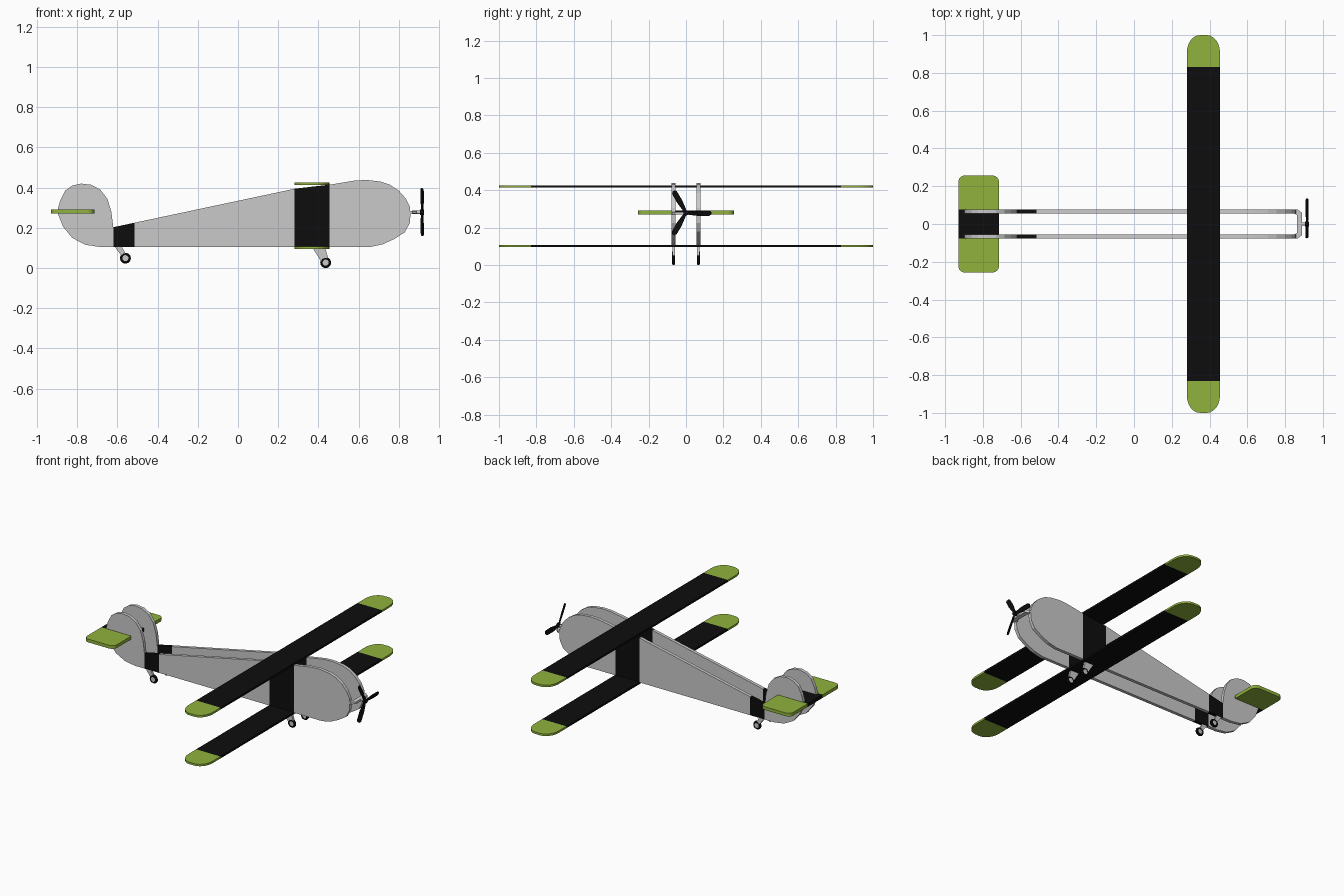
import bpy, bmesh, math
from mathutils import Vector, Matrix

if "Cube" in bpy.data.objects:
    bpy.data.objects.remove(bpy.data.objects["Cube"])


def material(name, r, g, b):
    m = bpy.data.materials.new(name)
    m.diffuse_color = (r, g, b, 1)
    m.use_nodes = True
    m.node_tree.nodes["Principled BSDF"].inputs["Base Color"].default_value = m.diffuse_color
    return m


GREY = material("light grey", 0.59, 0.59, 0.59)
BLACK = material("black", 0.004, 0.004, 0.004)
GREEN = material("leaf green", 0.28, 0.45, 0.045)


def finish(name, bm, mats, rule=None):
    bmesh.ops.recalc_face_normals(bm, faces=bm.faces[:])
    if rule:
        for f in bm.faces:
            f.material_index = rule(f.calc_center_median())
    me = bpy.data.meshes.new(name)
    bm.to_mesh(me)
    bm.free()
    for m in mats:
        me.materials.append(m)
    ob = bpy.data.objects.new(name, me)
    bpy.context.collection.objects.link(ob)
    return ob


def prism(name, pts, depth, mats, cuts=(), axis='X', rule=None):
    """Extrude a closed 3D outline along vector depth; cut it at given coordinates for colour bands."""
    bm = bmesh.new()
    face = bm.faces.new([bm.verts.new(p) for p in pts])
    ext = bmesh.ops.extrude_face_region(bm, geom=[face], use_keep_orig=True)
    bmesh.ops.translate(bm, vec=depth, verts=[v for v in ext['geom'] if isinstance(v, bmesh.types.BMVert)])
    n = Vector((1, 0, 0)) if axis == 'X' else Vector((0, 1, 0))
    for c in cuts:
        bmesh.ops.bisect_plane(bm, geom=bm.verts[:] + bm.edges[:] + bm.faces[:],
                               plane_co=n * c, plane_no=n)
    return finish(name, bm, mats, rule)


def rounded(x0, x1, y, rx, ry, z, n=6):
    """Rounded rectangle outline in the xy plane."""
    pts = []
    for cx, cy, a0 in ((x1 - rx, y - ry, 0), (x0 + rx, y - ry, 90),
                       (x0 + rx, -y + ry, 180), (x1 - rx, -y + ry, 270)):
        for i in range(n + 1):
            a = math.radians(a0 + 90 * i / n)
            pts.append((cx + rx * math.cos(a), cy + ry * math.sin(a), z))
    return pts


def wheel(name, x, y, z, r, hole, w):
    """Black tyre ring with a grey hub disc inside."""
    n = 24
    bm = bmesh.new()
    prof = [(hole, -w), (r * 0.85, -w), (r, -w * 0.4), (r, w * 0.4), (r * 0.85, w), (hole, w)]
    rings = []
    for i in range(n):
        a = 2 * math.pi * i / n
        rings.append([bm.verts.new((x + q * math.cos(a), y + d, z + q * math.sin(a))) for q, d in prof])
    for i in range(n):
        a, b = rings[i], rings[(i + 1) % n]
        for j in range(len(prof)):
            k = (j + 1) % len(prof)
            bm.faces.new((a[j], a[k], b[k], b[j]))
    finish(name + "_tyre", bm, [BLACK])
    disc = [(x + hole * math.cos(2 * math.pi * i / n), y - w * 0.9, z + hole * math.sin(2 * math.pi * i / n))
            for i in range(n)]
    prism(name + "_hub", disc, (0, w * 1.8, 0), [GREY])


# Side profiles (x, z)
BODY = [(-.62, .105), (.66, .105), (.72, .118), (.775, .143), (.83, .178), (.855, .225), (.858, .265),
        (.855, .305), (.835, .345), (.80, .385), (.755, .415), (.71, .43), (.64, .438), (.58, .435),
        (.46, .415), (.285, .395), (-.62, .203)]
FIN = [(-.62, .105), (-.62, .2), (-.63, .28), (-.65, .345), (-.685, .39), (-.73, .414), (-.78, .42),
       (-.825, .41), (-.86, .385), (-.885, .335), (-.9, .28), (-.87, .205), (-.825, .15), (-.76, .116), (-.69, .105)]
MAIN_LEG = [(.365, .11), (.43, .11), (.452, .04), (.447, .022), (.43, .018), (.415, .03)]
TAIL_LEG = [(-.617, .11), (-.58, .11), (-.55, .055), (-.555, .044), (-.567, .044)]


def band(c):
    return 1 if c.x < -.515 or .28 < c.x < .455 else 0


# Twin fuselage plates, fins, legs and wheels, one set per side
for side, s in (("right", -1), ("left", 1)):
    T = .021
    y0 = s * .066 - T / 2

    def at(profile, y):
        return [(x, y, z) for x, z in profile]

    prism(side + "_fuselage_plate", at(BODY, y0), (0, T, 0), [GREY, BLACK],
          cuts=(-.515, .28, .455), rule=band)
    prism(side + "_tail_fin", at(FIN, y0), (0, T, 0), [GREY])
    prism(side + "_main_leg", at(MAIN_LEG, y0 + .003), (0, T - .006, 0), [GREY])
    prism(side + "_tail_leg", at(TAIL_LEG, y0 + .003), (0, T - .006, 0), [GREY])
    wheel(side + "_main_wheel", .436, s * .066, .027, .027, .015, .0085)
    wheel(side + "_tail_wheel", -.56, s * .066, .049, .027, .015, .0085)

# Wings with green rounded tips
for name, z in (("upper_wing", .413), ("lower_wing", .095)):
    prism(name, rounded(.28, .455, 1, .07, .09, z), (0, 0, .013), [BLACK, GREEN],
          cuts=(-.83, .83), axis='Y', rule=lambda c: 1 if abs(c.y) > .83 else 0)

# Tailplane with black middle
prism("tailplane", rounded(-.93, -.715, .257, .035, .035, .27), (0, 0, .021), [GREEN, BLACK],
      cuts=(-.077, .077), axis='Y', rule=lambda c: 1 if abs(c.y) < .077 else 0)

# Nose bar joining the plates, and propeller shaft
prism("nose_bar", [(.845, -.076, .27), (.868, -.076, .27), (.89, -.058, .27), (.89, .058, .27),
                   (.868, .076, .27), (.845, .076, .27), (.845, .056, .27), (.862, .048, .27),
                   (.862, -.048, .27), (.845, -.056, .27)], (0, 0, .014), [GREY])
shaft = [(.865, .008 * math.cos(i * math.pi / 6), .277 + .008 * math.sin(i * math.pi / 6)) for i in range(12)]
prism("propeller_shaft", shaft, (.046, 0, 0), [GREY])
hub = [(.906, .014 * math.cos(i * math.pi / 8), .278 + .014 * math.sin(i * math.pi / 8)) for i in range(16)]
prism("propeller_hub", hub, (.02, 0, 0), [BLACK])

# Three propeller blades, slightly twisted
for i in range(3):
    outline = [(0, 0, -.006), (0, .07, -.015), (0, .125, -.014), (0, .135, -.006),
               (0, .135, .006), (0, .125, .014), (0, .07, .015), (0, 0, .006)]
    rot = Matrix.Rotation(math.radians(120 * i), 3, 'X') @ Matrix.Rotation(math.radians(20), 3, 'Y')
    pts = [rot @ Vector(p) + Vector((.913, 0, .278)) for p in outline]
    prism("propeller_blade_%d" % (i + 1), pts, rot @ Vector((.007, 0, 0)), [BLACK])
